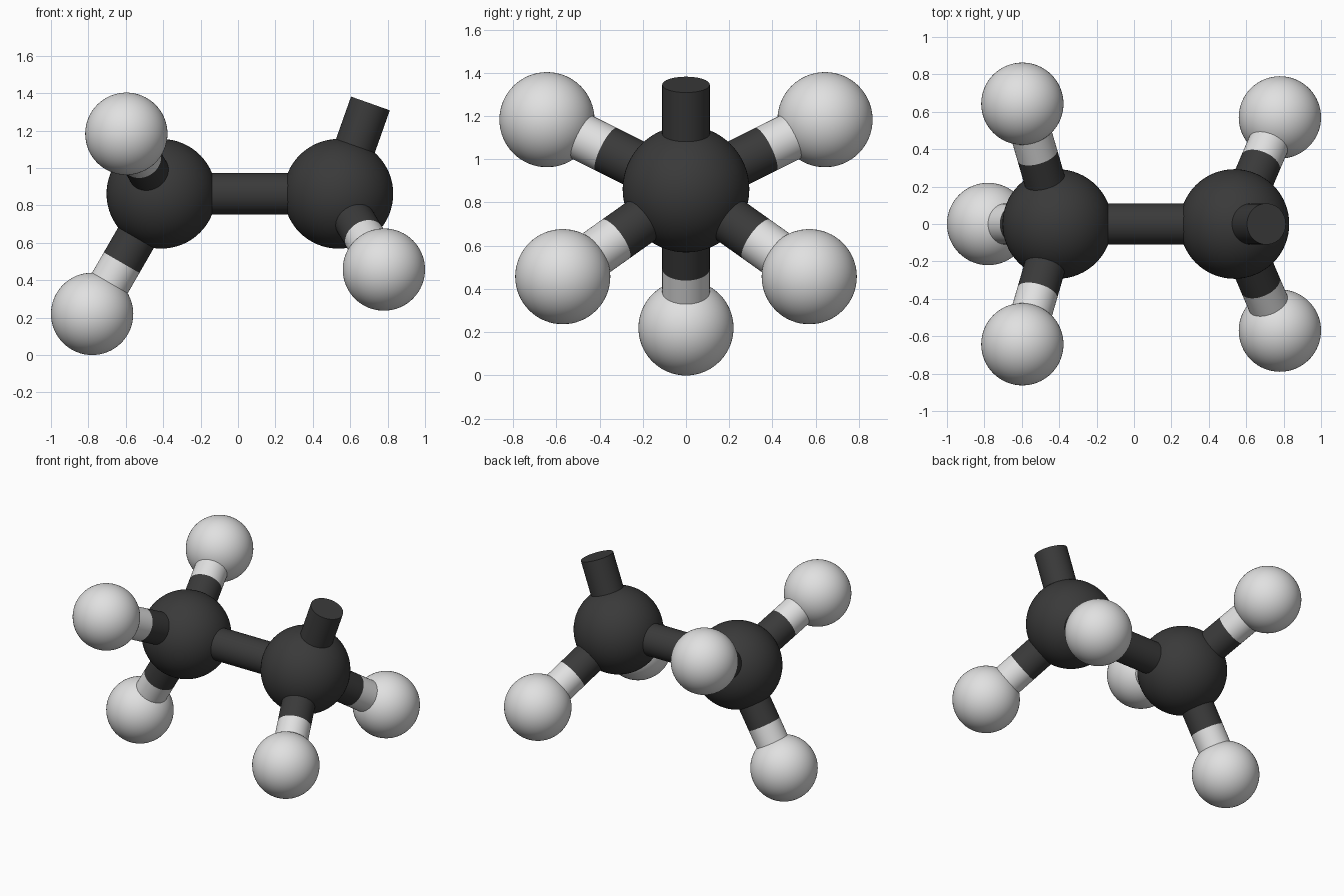
import bpy, math
from mathutils import Vector

if "Cube" in bpy.data.objects:
    bpy.data.objects.remove(bpy.data.objects["Cube"])


def material(name, v):
    m = bpy.data.materials.new(name)
    m.diffuse_color = (v, v, v, 1)
    m.use_nodes = True
    m.node_tree.nodes["Principled BSDF"].inputs["Base Color"].default_value = m.diffuse_color
    return m


DARK = material("charcoal", 0.042)
LIGHT = material("pale grey", 0.75)
C_RADIUS, H_RADIUS, BOND_RADIUS = 0.293, 0.22, 0.11
SPLIT = 0.425  # distance from the carbon centre where a bond changes colour


def finish(name, mat):
    ob = bpy.context.object
    ob.name = name
    ob.data.materials.append(mat)
    bpy.ops.object.shade_smooth_by_angle(angle=math.radians(35))
    return ob


def ball(name, centre, radius, mat):
    bpy.ops.mesh.primitive_uv_sphere_add(segments=64, ring_count=32,
                                         radius=radius, location=centre)
    return finish(name, mat)


def rod(name, a, b, mat):
    d = b - a
    bpy.ops.mesh.primitive_cylinder_add(vertices=48, radius=BOND_RADIUS,
                                        depth=d.length, location=(a + b) / 2)
    bpy.context.object.rotation_euler = d.to_track_quat('Z', 'Y').to_euler()
    return finish(name, mat)


# Two large atoms and the bond between them
left = Vector((-0.41, 0, 0.862))
right = Vector((0.537, 0, 0.862))
ball("left_carbon", left, C_RADIUS, DARK)
ball("right_carbon", right, C_RADIUS, DARK)
rod("centre_bond", left, right, DARK)

# Open bond pointing up from the right atom
rod("open_bond", right, Vector((0.708, 0, 1.345)), DARK)

# Small atoms, each on a two-colour bond
small = [("lower_left", left, Vector((-0.78, 0, 0.22)))]
for side, s in (("front", -1), ("back", 1)):
    small.append(("upper_left_" + side, left, Vector((-0.597, s * 0.643, 1.183))))
    small.append(("lower_right_" + side, right, Vector((0.78, s * 0.57, 0.457))))

for name, start, end in small:
    middle = start + (end - start).normalized() * SPLIT
    rod(name + "_bond_inner", start, middle, DARK)
    rod(name + "_bond_outer", middle, end, LIGHT)
    ball(name + "_hydrogen", end, H_RADIUS, LIGHT)
